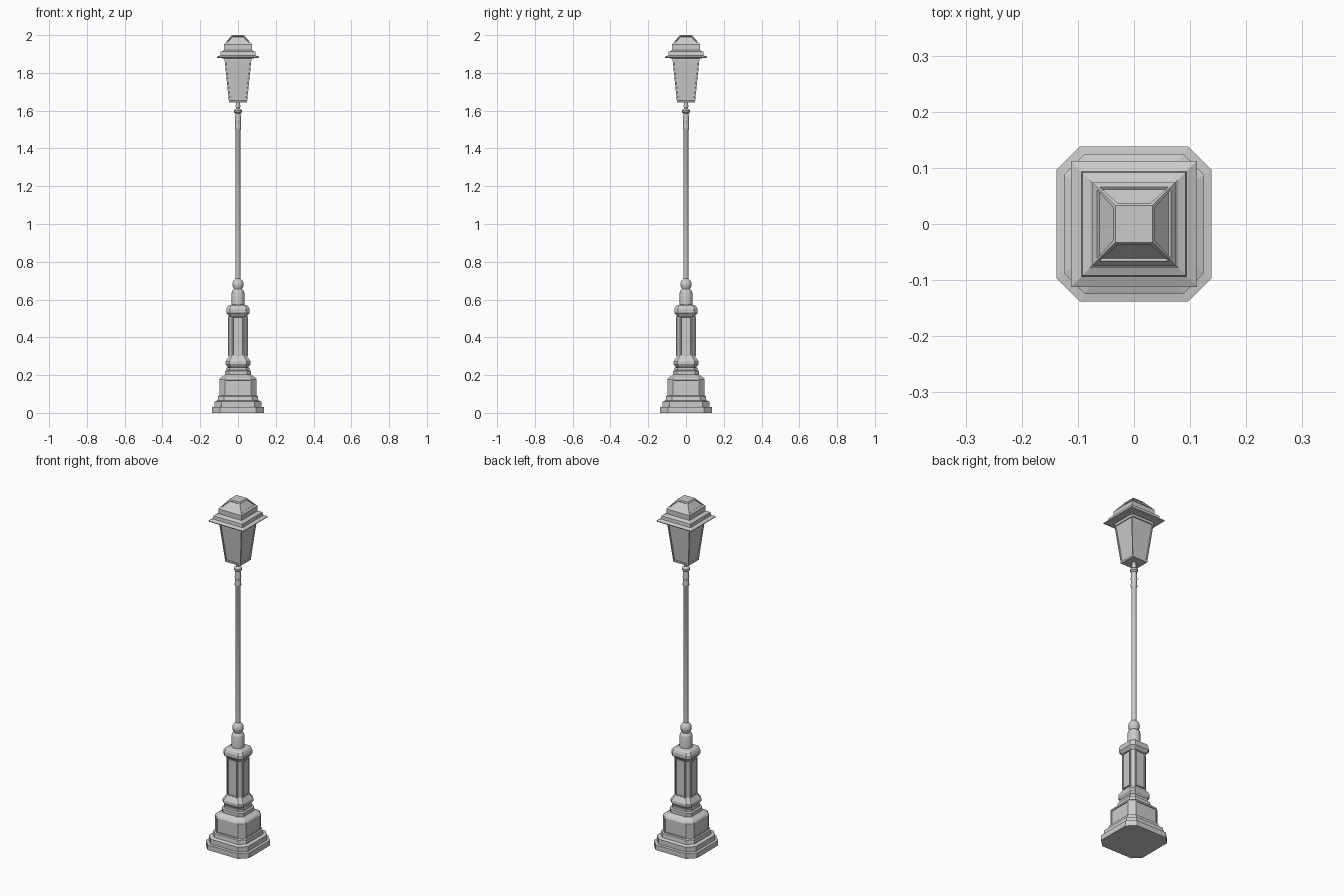
import bpy, bmesh, math

if "Cube" in bpy.data.objects:
    bpy.data.objects.remove(bpy.data.objects["Cube"])


def finish(bm, name):
    bmesh.ops.recalc_face_normals(bm, faces=bm.faces)
    me = bpy.data.meshes.new(name)
    bm.to_mesh(me)
    bm.free()
    ob = bpy.data.objects.new(name, me)
    bpy.context.collection.objects.link(ob)
    return ob


def section(h, cut):
    """Square outline, optionally with cut corners."""
    if cut == 0:
        return [(-h, -h), (h, -h), (h, h), (-h, h)]
    a = h * (1 - cut)
    return [(-a, -h), (a, -h), (h, -a), (h, a), (a, h), (-a, h), (-h, a), (-h, -a)]


def loft(name, profile, cut=0.0, panels=()):
    """Stack of (half width, z) sections. panels: (z low, z high, [(thickness, depth)...])."""
    bm = bmesh.new()
    rings = [[bm.verts.new((x, y, z)) for x, y in section(h, cut)] for h, z in profile]
    n = len(rings[0])
    for a, b in zip(rings, rings[1:]):
        for i in range(n):
            j = (i + 1) % n
            bm.faces.new((a[i], a[j], b[j], b[i]))
    bm.faces.new(rings[0][::-1])
    bm.faces.new(rings[-1])
    bmesh.ops.recalc_face_normals(bm, faces=bm.faces)
    bm.normal_update()
    for lo, hi, steps in panels:
        faces = []
        for f in bm.faces:
            zs = [v.co.z for v in f.verts]
            nx, ny, nz = f.normal
            if (min(zs) > lo - 1e-4 and max(zs) < hi + 1e-4
                    and abs(nz) < 0.95 and min(abs(nx), abs(ny)) < 0.01):
                faces.append(f)
        for thick, depth in steps:
            bmesh.ops.inset_individual(bm, faces=faces, thickness=thick, depth=0)
            for f in faces:
                d = f.normal.copy() * depth
                if depth:
                    for v in f.verts:
                        v.co += d
    return finish(bm, name)


def lathe(name, profile, sides=16):
    bm = bmesh.new()
    rings = [[bm.verts.new((r * math.cos(2 * math.pi * (i + .5) / sides),
                            r * math.sin(2 * math.pi * (i + .5) / sides), z))
              for i in range(sides)] for r, z in profile]
    for a, b in zip(rings, rings[1:]):
        for i in range(sides):
            j = (i + 1) % sides
            bm.faces.new((a[i], a[j], b[j], b[i]))
    bm.faces.new(rings[0][::-1])
    bm.faces.new(rings[-1])
    ob = finish(bm, name)
    bpy.ops.object.select_all(action='DESELECT')
    ob.select_set(True)
    bpy.context.view_layer.objects.active = ob
    bpy.ops.object.shade_smooth_by_angle(angle=math.radians(35))
    return ob


# stepped plinth with sunken side panels
loft("plinth", [(.138, 0), (.138, .03), (.125, .032), (.125, .06), (.108, .066),
                (.105, .088), (.099, .092), (.099, .178), (.094, .186),
                (.074, .198), (.069, .202), (.069, .222), (.06, .226), (.06, .24)],
     cut=.3, panels=[(.092, .178, [(.007, 0), (.002, -.004)])])

# moulded collar below the column
loft("column_foot", [(.046, .236), (.058, .246), (.066, .258), (.066, .272),
                     (.05, .296), (.047, .302)], cut=.3)

# column with raised, framed panels
loft("column_shaft", [(.047, .298), (.047, .514)], cut=.3,
     panels=[(.298, .514, [(.004, 0), (.0005, .007), (.006, 0), (.001, -.005)])])

# column cap
loft("column_cap", [(.045, .508), (.052, .518), (.062, .53), (.062, .55),
                    (.055, .564), (.046, .57), (.03, .573)], cut=.3)

# turned neck and ball above the column
lathe("pole_neck", [(.034, .568), (.034, .636), (.030, .648), (.022, .655),
                    (.022, .658), (.028, .667), (.030, .68), (.028, .693),
                    (.022, .702), (.017, .708), (.013, .711)])

# slim pole with collars near the top
lathe("pole", [(.0135, .70), (.0125, 1.495), (.017, 1.502), (.017, 1.512),
               (.0155, 1.518), (.0155, 1.54), (.0175, 1.546), (.0165, 1.555),
               (.014, 1.585), (.021, 1.592), (.021, 1.602), (.013, 1.609),
               (.008, 1.612), (.012, 1.618), (.013, 1.625), (.010, 1.633), (.009, 1.645)])

# tapered lantern with sunken panes
loft("lantern_body", [(.048, 1.642), (.048, 1.645), (.071, 1.868), (.071, 1.878)],
     panels=[(1.645, 1.868, [(.009, 0), (.001, -.005)])])

# brim and stepped roof with sunken sloping panels
loft("lantern_roof", [(.07, 1.876), (.11, 1.88), (.112, 1.885), (.094, 1.893),
                      (.092, 1.912), (.078, 1.918), (.074, 1.922), (.074, 1.95),
                      (.068, 1.957), (.033, 2.0)],
     panels=[(1.957, 2.0, [(.008, 0), (.001, -.005)])])
